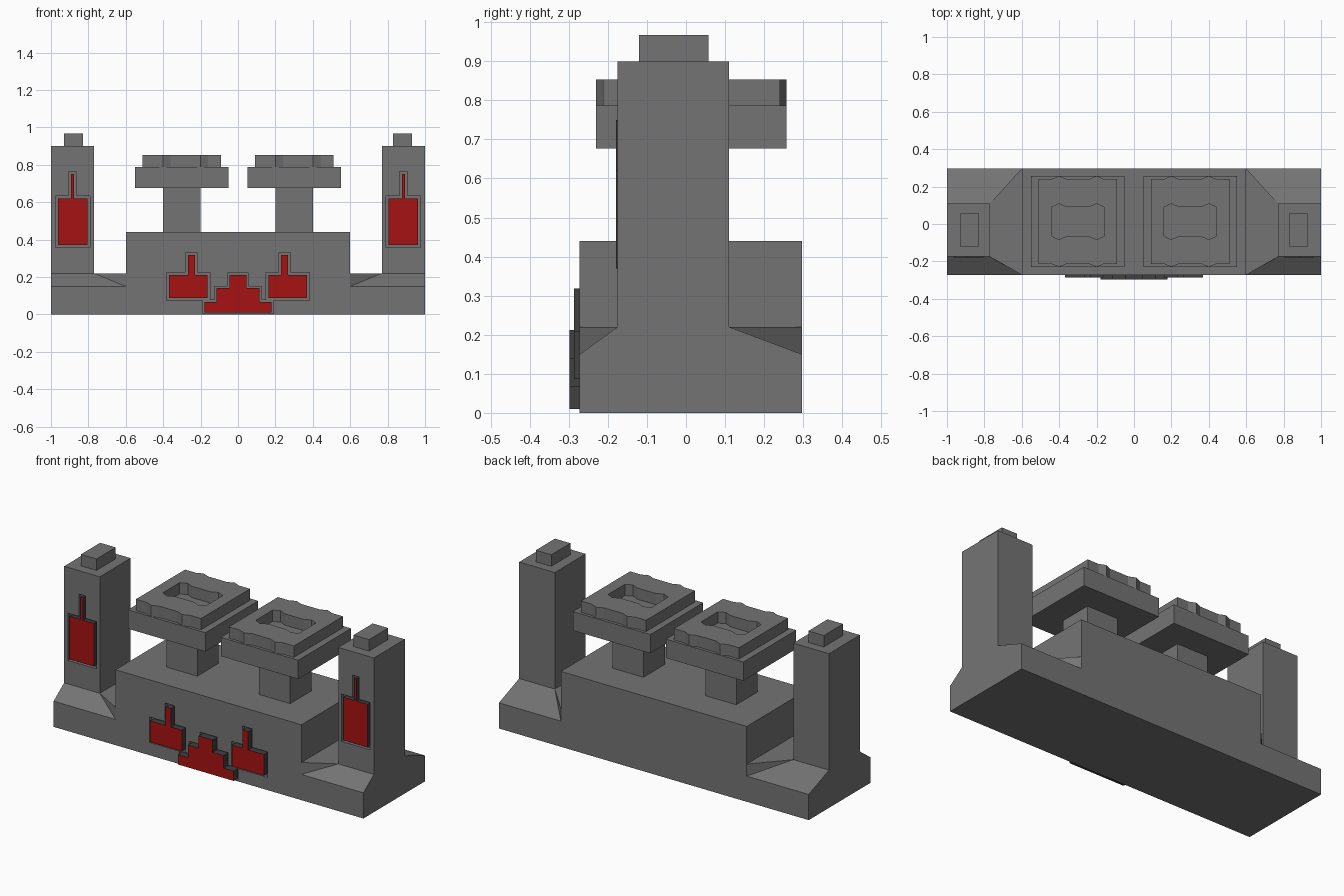
import bpy, bmesh

if "Cube" in bpy.data.objects:
    bpy.data.objects.remove(bpy.data.objects["Cube"])


def material(name, r, g, b):
    m = bpy.data.materials.new(name)
    m.diffuse_color = (r, g, b, 1)
    m.use_nodes = True
    m.node_tree.nodes["Principled BSDF"].inputs["Base Color"].default_value = m.diffuse_color
    return m


stone = material("dark_grey", 0.175, 0.175, 0.175)
shadow = material("panel_side_grey", 0.05, 0.05, 0.05)
red = material("red_panel", 0.385, 0.006, 0.006)
FRONT, BACK = -0.272, 0.297


def finish(bm, name):
    bmesh.ops.recalc_face_normals(bm, faces=bm.faces[:])
    me = bpy.data.meshes.new(name)
    bm.to_mesh(me)
    bm.free()
    me.materials.append(stone)
    ob = bpy.data.objects.new(name, me)
    bpy.context.collection.objects.link(ob)
    return ob


def box(name, x0, x1, y0, y1, z0, z1):
    bm = bmesh.new()
    bmesh.ops.create_cube(bm, size=1)
    for v in bm.verts:
        v.co = ((x0 + x1) / 2 + v.co.x * (x1 - x0),
                (y0 + y1) / 2 + v.co.y * (y1 - y0),
                (z0 + z1) / 2 + v.co.z * (z1 - z0))
    return finish(bm, name)


def ring_plate(name, loops, z0, z1):
    """Flat plate with outline loops[0] and holes from the other loops."""
    bm = bmesh.new()
    edges = []
    for loop in loops:
        vs = [bm.verts.new((x, y, z0)) for x, y in loop]
        edges += [bm.edges.new((vs[i - 1], vs[i])) for i in range(len(vs))]
    bmesh.ops.triangle_fill(bm, edges=edges, use_beauty=True)
    ext = bmesh.ops.extrude_face_region(bm, geom=bm.faces[:])
    for g in ext["geom"]:
        if isinstance(g, bmesh.types.BMVert):
            g.co.z = z1
    return finish(bm, name)


def stepped_prism(name, steps, y_front, y_back):
    """Stepped outline; steps are (centre x, half width, z0, z1) from the bottom up."""
    pts = [(c + w, z) for c, w, a, b in steps for z in (a, b)]
    pts += [(c - w, z) for c, w, a, b in reversed(steps) for z in (b, a)]
    bm = bmesh.new()
    face = bm.faces.new([bm.verts.new((x, y_front, z)) for x, z in pts])
    ext = bmesh.ops.extrude_face_region(bm, geom=[face])
    for g in ext["geom"]:
        if isinstance(g, bmesh.types.BMVert):
            g.co.y = y_back
    return finish(bm, name)


def recessed_panel(name, body, steps, wall, depth, m, recess=0.02):
    """Red-faced panel standing in a slightly larger pocket cut into the body."""
    ob = stepped_prism(name, steps, wall - depth, wall + recess + 0.002)
    ob.data.materials.clear()
    ob.data.materials.append(shadow)
    ob.data.materials.append(red)
    for p in ob.data.polygons:
        p.material_index = int(p.normal.y < -0.9)
    grown = [(c, w + m, a + m if i else max(0.004, a - m), b + m)
             for i, (c, w, a, b) in enumerate(steps)]
    cutter = stepped_prism(name + "_cutter", grown, wall - 0.1, wall + recess)
    cutter.hide_render = True
    mod = body.modifiers.new("pocket", 'BOOLEAN')
    mod.object = cutter
    mod.operation = 'DIFFERENCE'
    mod.solver = 'EXACT'
    bpy.context.view_layer.objects.active = body
    bpy.ops.object.modifier_apply(modifier=mod.name)
    bpy.data.objects.remove(cutter)


# central block with the stepped centre panel
block = box("main_block", -0.6, 0.6, FRONT, BACK, 0, 0.44)
recessed_panel("centre_panel", block,
               [(0, 0.18, 0.01, 0.067), (0, 0.115, 0.067, 0.14), (0, 0.045, 0.14, 0.212)],
               FRONT, 0.026, 0.010)

for s, side in ((-1, "left"), (1, "right")):
    # end foot with sloped shoulders
    bm = bmesh.new()
    rect = [(0.6, FRONT), (1, FRONT), (1, BACK), (0.6, BACK)]
    top = [(0.6, FRONT), (0.77, -0.175), (1, -0.175), (1, 0.11), (0.77, 0.11), (0.6, BACK)]
    b = [bm.verts.new((s * x, y, 0)) for x, y in rect]
    m = [bm.verts.new((s * x, y, 0.15)) for x, y in rect]
    t = [bm.verts.new((s * x, y, 0.22)) for x, y in top]
    for f in (b, (b[0], b[1], m[1], m[0]), (b[2], b[3], m[3], m[2]),
              (b[1], b[2], m[2], t[3], t[2], m[1]), (b[3], b[0], m[0], t[0], t[5], m[3]),
              (m[0], m[1], t[2], t[1]), (m[0], t[1], t[0]),
              (m[2], m[3], t[4], t[3]), (m[3], t[5], t[4]),
              (t[0], t[1], t[4], t[5]), (t[1], t[2], t[3], t[4])):
        bm.faces.new(f)
    finish(bm, side + "_foot")

    # tower and its cap
    x0, x1 = sorted((s * 0.77, s * 1.0))
    tower = box(side + "_tower", x0, x1, -0.175, 0.11, 0.22, 0.90)
    x0, x1 = sorted((s * 0.83, s * 0.93))
    box(side + "_tower_cap", x0, x1, -0.12, 0.057, 0.90, 0.967)

    # pedestal and tray
    cx = s * 0.3
    box(side + "_pedestal", cx - 0.1, cx + 0.1, -0.09, 0.107, 0.44, 0.68)
    box(side + "_tray", cx - 0.25, cx + 0.25, -0.23, 0.257, 0.677, 0.787)

    # ring on the tray: bumped front and back edges, bone-shaped hole
    wave = [(-0.14, 0), (-0.10, 1), (-0.06, 0), (0.06, 0), (0.10, 1), (0.14, 0)]
    edge = [(-0.21, 0)] + wave + [(0.21, 0)]
    outer = [(cx + x, -0.213 - 0.017 * k) for x, k in edge]
    outer += [(cx + x, 0.24 + 0.017 * k) for x, k in reversed(edge)]
    hole = [(cx + x, -0.065 - 0.018 * k) for x, k in wave]
    hole += [(cx + x, 0.09 + 0.018 * k) for x, k in reversed(wave)]
    ring_plate(side + "_tray_ring", (outer, hole), 0.787, 0.853)

    # red panels on tower and block
    recessed_panel(side + "_tower_panel", tower,
                   [(s * 0.884, 0.079, 0.37, 0.62), (s * 0.884, 0.008, 0.62, 0.75)],
                   -0.175, 0.004, 0.013)
    recessed_panel(side + "_block_panel", block,
                   [(s * 0.265, 0.103, 0.087, 0.21), (s * 0.249, 0.018, 0.21, 0.318)],
                   FRONT, 0.015, 0.013)
